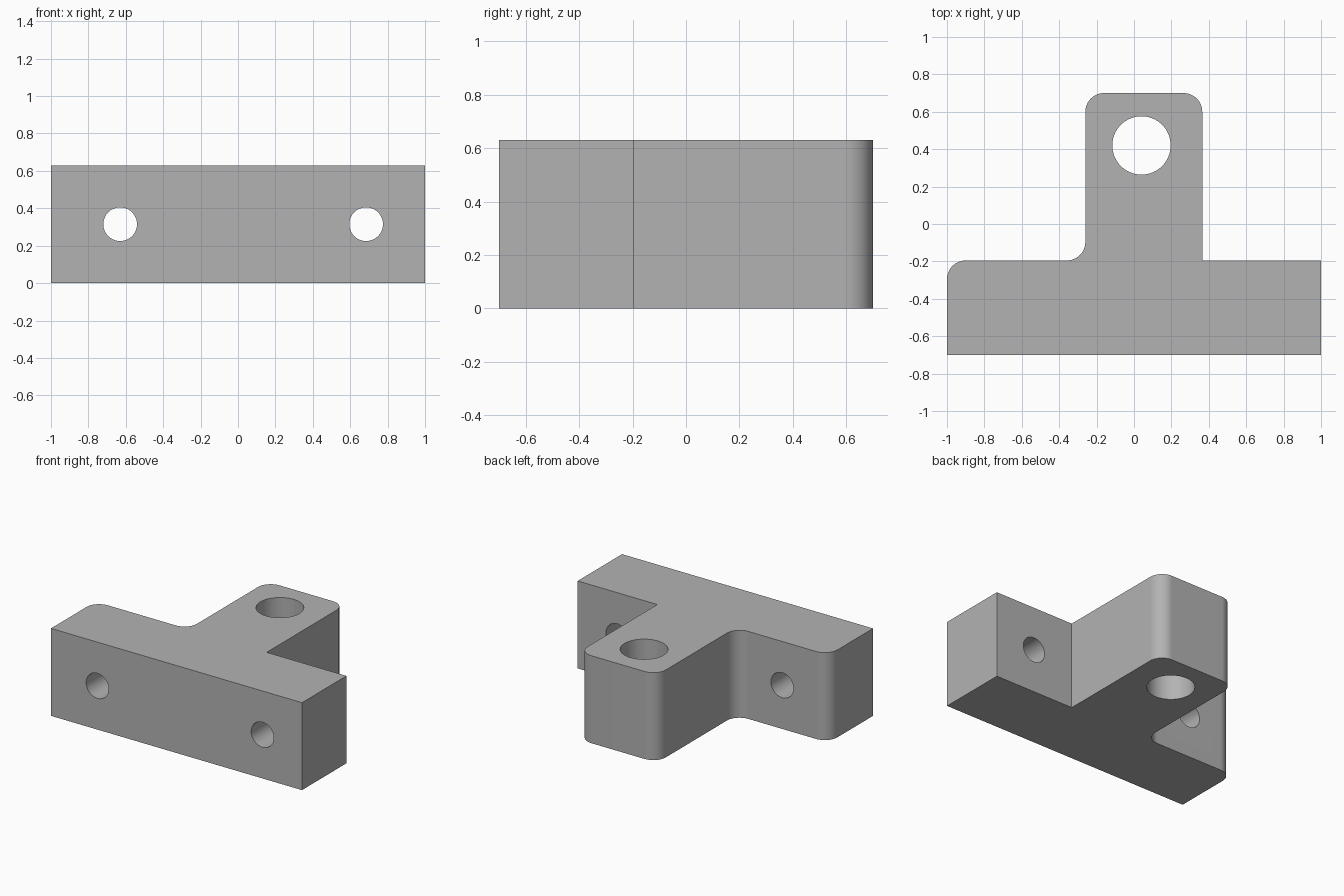
import bpy
import bmesh
from math import cos, sin, radians, pi
from mathutils import Matrix

cube = bpy.data.objects.get("Cube")
if cube:
    bpy.data.objects.remove(cube, do_unlink=True)

HEIGHT = 0.63
FILLET = 0.1
FRONT, STEP, BACK = -0.7, -0.195, 0.7
STEM_R, STEM_L = -0.26, 0.365

grey = bpy.data.materials.new("plain grey")
grey.use_nodes = True
colour = (0.45, 0.45, 0.45, 1)
grey.diffuse_color = colour
grey.node_tree.nodes["Principled BSDF"].inputs["Base Color"].default_value = colour


def make_object(name, bm):
    bmesh.ops.recalc_face_normals(bm, faces=bm.faces)
    mesh = bpy.data.meshes.new(name)
    bm.to_mesh(mesh)
    bm.free()
    mesh.materials.append(grey)
    obj = bpy.data.objects.new(name, mesh)
    bpy.context.collection.objects.link(obj)
    return obj


def arc(x, y, start, end, steps=12):
    """Quarter-round corner points about a centre, angles in degrees."""
    angles = [radians(start + (end - start) * i / steps) for i in range(steps + 1)]
    return [(x + FILLET * cos(a), y + FILLET * sin(a)) for a in angles]


def drill(body, location, radius, rotation=Matrix()):
    """Cut a round through hole."""
    bm = bmesh.new()
    bmesh.ops.create_cone(bm, cap_ends=True, segments=64, radius1=radius,
                          radius2=radius, depth=2,
                          matrix=Matrix.Translation(location) @ rotation)
    cutter = make_object("hole_cutter", bm)
    cutter.hide_render = True
    mod = body.modifiers.new("hole", 'BOOLEAN')
    mod.operation = 'DIFFERENCE'
    mod.solver = 'EXACT'
    mod.object = cutter
    bpy.ops.object.modifier_apply(modifier=mod.name)
    bpy.data.objects.remove(cutter, do_unlink=True)


# T-shaped outline with rounded stem end, one rounded shoulder and inner fillet
outline = [(-1, FRONT), (1, FRONT), (1, STEP), (STEM_L, STEP)]
outline += arc(STEM_L - FILLET, BACK - FILLET, 0, 90)
outline += arc(STEM_R + FILLET, BACK - FILLET, 90, 180)
outline += arc(STEM_R - FILLET, STEP + FILLET, 0, -90)
outline += arc(-1 + FILLET, STEP - FILLET, 90, 180)

bm = bmesh.new()
base = bm.faces.new([bm.verts.new((x, y, 0)) for x, y in outline])
top = bmesh.ops.extrude_face_region(bm, geom=[base], use_keep_orig=True)
bmesh.ops.translate(bm, vec=(0, 0, HEIGHT),
                    verts=[v for v in top["geom"] if isinstance(v, bmesh.types.BMVert)])
bracket = make_object("t_bracket", bm)
bpy.context.view_layer.objects.active = bracket
bracket.select_set(True)

# Large vertical hole in the stem, two bolt holes through the crossbar
drill(bracket, (0.04, 0.42, HEIGHT / 2), 0.156)
for x in (-0.63, 0.685):
    drill(bracket, (x, STEP, HEIGHT / 2), 0.09, Matrix.Rotation(pi / 2, 4, 'X'))

# Smooth rounds, crisp edges, flat walls kept flat
bpy.ops.object.shade_smooth_by_angle(angle=radians(30))
weighted = bracket.modifiers.new("flat walls", 'WEIGHTED_NORMAL')
weighted.keep_sharp = True
